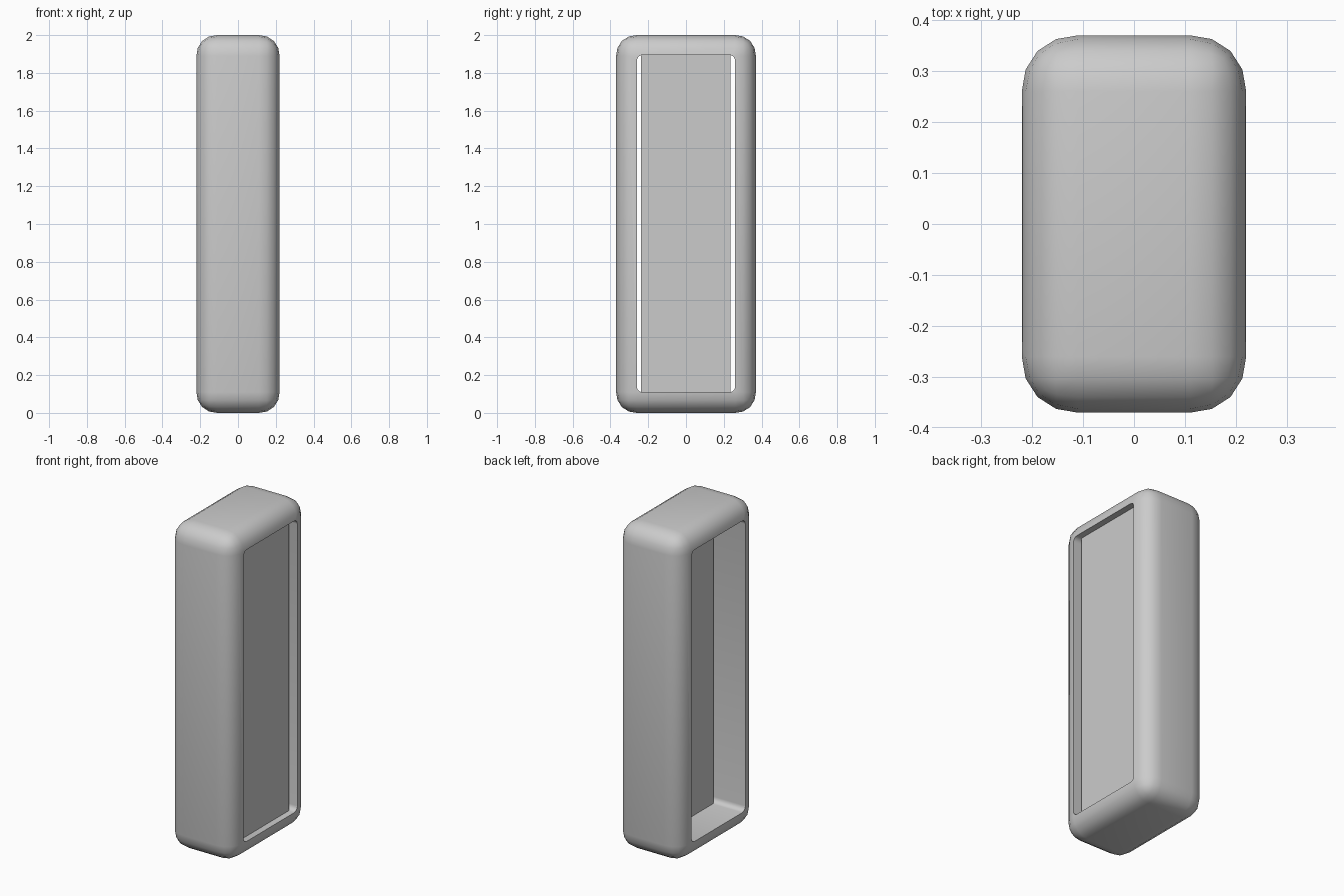
import bpy, bmesh
from mathutils import Vector

if "Cube" in bpy.data.objects:
    bpy.data.objects.remove(bpy.data.objects["Cube"])


def block(name, lo, hi, bevel=0.0, segments=4, only_x=False, profile=0.52):
    """Box between two corners, with all edges or only the x-running edges rounded."""
    lo, hi = Vector(lo), Vector(hi)
    bm = bmesh.new()
    bmesh.ops.create_cube(bm, size=1)
    for v in bm.verts:
        v.co = Vector((lo[i] + hi[i]) / 2 + v.co[i] * (hi[i] - lo[i]) for i in range(3))
    if bevel:
        edges = [e for e in bm.edges
                 if not only_x or abs(e.verts[0].co.x - e.verts[1].co.x) > 1e-4]
        bmesh.ops.bevel(bm, geom=edges, offset=bevel, segments=segments,
                        profile=profile, affect='EDGES', clamp_overlap=True)
    mesh = bpy.data.meshes.new(name)
    bm.to_mesh(mesh)
    bm.free()
    obj = bpy.data.objects.new(name, mesh)
    bpy.context.collection.objects.link(obj)
    return obj


# Rounded outer frame
frame = block("frame", (-0.22, -0.37, 0), (0.22, 0.37, 2), bevel=0.11)

# Through opening along x, cut out of the frame
cutter = block("opening_cutter", (-0.5, -0.26, 0.11), (0.5, 0.26, 1.895),
               bevel=0.03, segments=4, only_x=True, profile=0.5)
cutter.hide_render = True
cut = frame.modifiers.new("opening", 'BOOLEAN')
cut.operation = 'DIFFERENCE'
cut.solver = 'EXACT'
cut.object = cutter
bpy.context.view_layer.objects.active = frame
frame.select_set(True)
bpy.ops.object.modifier_apply(modifier="opening")
bpy.data.objects.remove(cutter)
bpy.ops.object.shade_smooth_by_angle()

# Inset panel, leaving a narrow slot along each side
panel = block("panel", (-0.02, -0.238, 0.1), (0.18, 0.236, 1.905))
